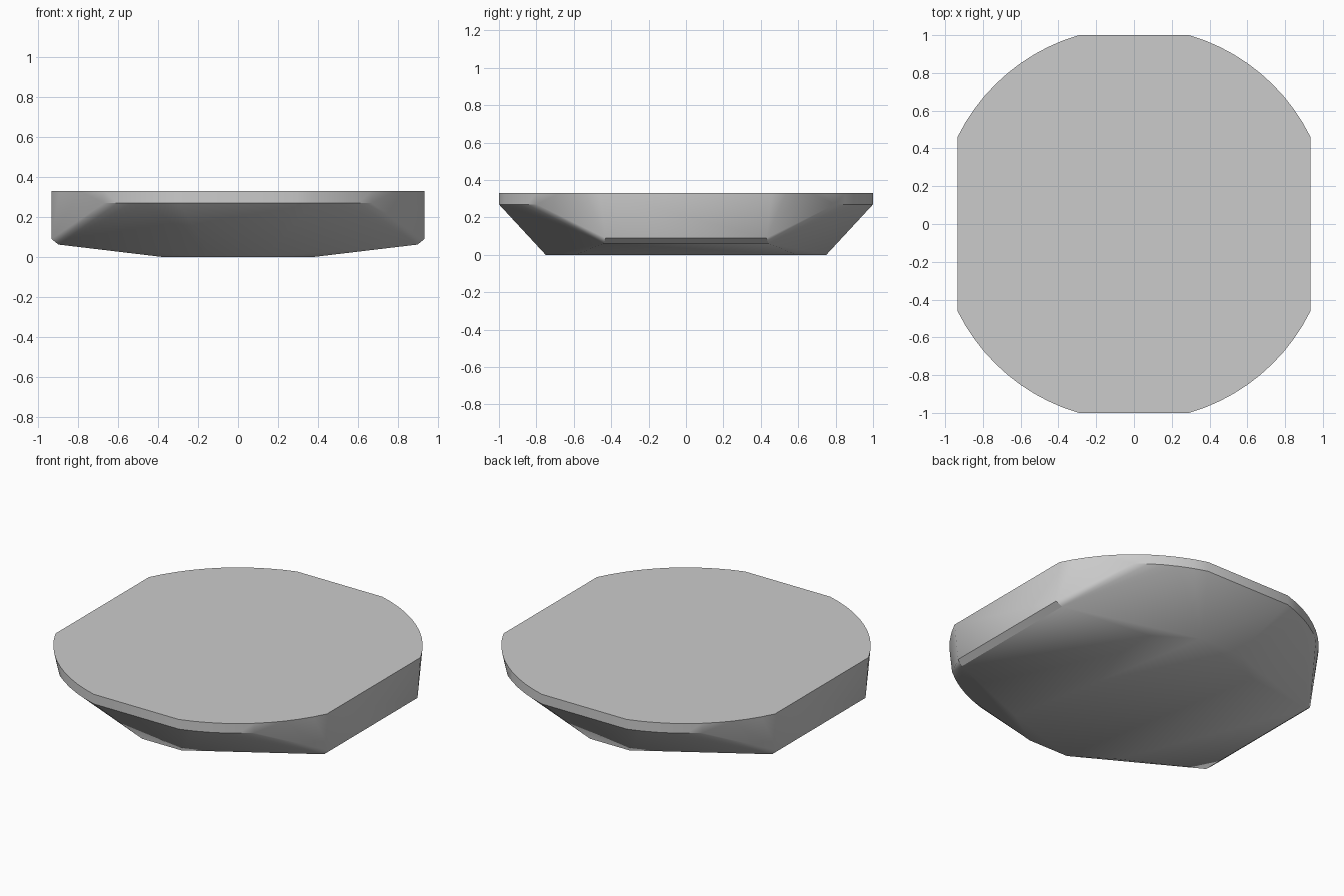
import bpy, bmesh, math

cube = bpy.data.objects.get("Cube")
if cube:
    bpy.data.objects.remove(cube, do_unlink=True)

HALF_X, HALF_Y = 0.935, 1.0      # flats on the sides and on the front and back
RADIUS, TOP, LIP = 1.042, 0.33, 0.27
ARC_STEPS = 10


def grey_material():
    mat = bpy.data.materials.new("plain grey")
    mat.use_nodes = True
    colour = (0.6, 0.6, 0.6, 1)
    mat.diffuse_color = colour
    mat.node_tree.nodes["Principled BSDF"].inputs["Base Color"].default_value = colour
    return mat


# Rounded corner of the rim, from the side flat to the end flat
start, end = math.acos(HALF_X / RADIUS), math.asin(HALF_Y / RADIUS)
angles = [start + (end - start) * i / ARC_STEPS for i in range(ARC_STEPS + 1)]
arc = [(RADIUS * math.cos(a), RADIUS * math.sin(a)) for a in angles]
quarter = [(x, y, TOP) for x, y in arc]

# Short vertical lip, which fades out towards the sides
quarter += [(x, y, LIP) for x, y in arc if x < 0.68]

# Low side corner, its small bevel, and the keel
quarter += [(HALF_X, 0.43, 0.09), (0.9, 0.44, 0.062),
            (0.38, 0.59, 0), (0.135, 0.75, 0)]

# Mirror the quarter four ways and wrap it in a convex skin
bm = bmesh.new()
for sx in (1, -1):
    for sy in (1, -1):
        for x, y, z in quarter:
            bm.verts.new((sx * x, sy * y, z))
hull = bmesh.ops.convex_hull(bm, input=bm.verts)
bmesh.ops.delete(bm, geom=[v for v in bm.verts if not v.link_faces], context="VERTS")
bmesh.ops.dissolve_limit(bm, angle_limit=math.radians(0.5), verts=bm.verts, edges=bm.edges)
bmesh.ops.recalc_face_normals(bm, faces=bm.faces)

mesh = bpy.data.meshes.new("faceted_slab")
bm.to_mesh(mesh)
bm.free()
slab = bpy.data.objects.new("faceted_slab", mesh)
bpy.context.collection.objects.link(slab)
mesh.materials.append(grey_material())

# Soft shading on the rounded corners, crisp edges elsewhere
bpy.context.view_layer.objects.active = slab
slab.select_set(True)
bpy.ops.object.shade_smooth_by_angle(angle=math.radians(30))
